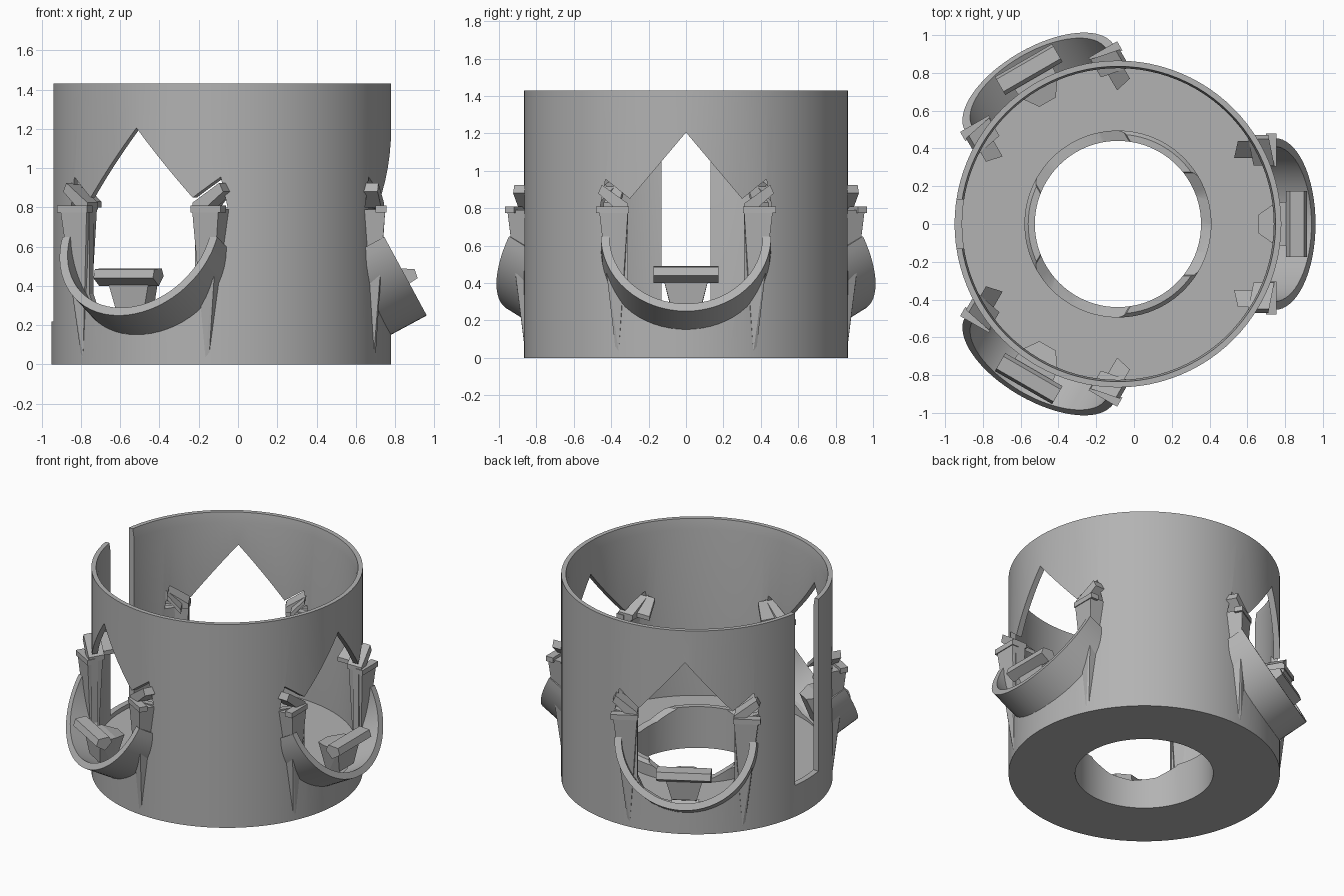
import bpy, bmesh, math
from mathutils import Matrix, Vector

if "Cube" in bpy.data.objects:
    bpy.data.objects.remove(bpy.data.objects["Cube"])

CENTRE = Matrix.Translation((-0.085, 0, 0))
R = 0.865

grey = bpy.data.materials.new("plain_grey")
grey.use_nodes = True
COLOUR = (0.45, 0.45, 0.45, 1)
grey.diffuse_color = COLOUR
grey.node_tree.nodes["Principled BSDF"].inputs["Base Color"].default_value = COLOUR


def finish(name, bm, matrix):
    bmesh.ops.recalc_face_normals(bm, faces=bm.faces[:])
    bm.transform(CENTRE @ matrix)
    mesh = bpy.data.meshes.new(name)
    bm.to_mesh(mesh)
    bm.free()
    mesh.materials.append(grey)
    ob = bpy.data.objects.new(name, mesh)
    bpy.context.collection.objects.link(ob)
    return ob


def hull(name, points, matrix):
    """Convex solid around a few points."""
    bm = bmesh.new()
    verts = [bm.verts.new(p) for p in points]
    bmesh.ops.convex_hull(bm, input=verts)
    bmesh.ops.dissolve_limit(bm, angle_limit=0.01, verts=bm.verts[:], edges=bm.edges[:])
    return finish(name, bm, matrix)


def prism(name, outline, x0, x1, matrix):
    """Outline in (y, z) pushed along x."""
    bm = bmesh.new()
    a = [bm.verts.new((x0, y, z)) for y, z in outline]
    b = [bm.verts.new((x1, y, z)) for y, z in outline]
    n = len(outline)
    bm.faces.new(a)
    bm.faces.new(b[::-1])
    for i in range(n):
        j = (i + 1) % n
        bm.faces.new((a[i], b[i], b[j], a[j]))
    return finish(name, bm, matrix)


def smooth(ob):
    bpy.ops.object.select_all(action='DESELECT')
    ob.select_set(True)
    bpy.context.view_layer.objects.active = ob
    bpy.ops.object.shade_smooth_by_angle(angle=math.radians(25))


def arch(matrix):
    """Tilted half ring whose back edge meets the drum wall."""
    axis = Vector((0.88, 0, 0.475))
    down = Vector((0.475, 0, -0.88))
    centre = Vector((0.83, 0, 0.65))
    bm = bmesh.new()
    rows, steps = [], 32
    for i in range(steps + 1):
        t = math.pi * i / steps
        row = []
        for r in (0.455, 0.41):
            p = centre + Vector((0, r * math.cos(t), 0)) + down * (r * math.sin(t))
            reach = math.sqrt(max(0.84 ** 2 - p.y ** 2, 0))
            back = p - axis * max((p.x - reach) / axis.x, 0.02)
            row += [p, back] if r > 0.43 else [back, p]
        rows.append([bm.verts.new(p) for p in row])
    for a, b in zip(rows, rows[1:]):
        for i in range(4):
            j = (i + 1) % 4
            bm.faces.new((a[i], a[j], b[j], b[i]))
    bm.faces.new(rows[0])
    bm.faces.new(rows[-1][::-1])
    smooth(finish("arch_band", bm, matrix))


# Drum: lathed wall, floor and raised collar around the hole
bm = bmesh.new()
profile = [(0.44, 0), (R, 0), (R, 1.43), (0.835, 1.43), (0.825, 1.36),
           (0.825, 0.19), (0.495, 0.19), (0.495, 0.27), (0.475, 0.29), (0.44, 0.29)]
ring = [bm.verts.new((r, 0, z)) for r, z in profile]
edges = [bm.edges.new((ring[i], ring[(i + 1) % len(ring)])) for i in range(len(ring))]
bmesh.ops.spin(bm, geom=ring + edges, cent=(0, 0, 0), axis=(0, 0, 1),
               angle=math.tau, steps=96)
bmesh.ops.remove_doubles(bm, verts=bm.verts[:], dist=0.0005)
drum = finish("drum", bm, Matrix())

# Openings: three pointed windows and one open slot
half = [(0.3, 0.85), (0.43, 0.955), (0.46, 0.8), (0.31, 0.79), (0.31, 0.36),
        (0.27, 0.28), (0.15, 0.22)]
window = [(0, 1.205)] + half + [(0, 0.2)] + [(-y, z) for y, z in reversed(half)]
turns = [Matrix.Rotation(math.radians(a), 4, 'Z') for a in (0, 120, 240)]
cutters = [prism("window_cutter", window, 0.3, 1.2, m) for m in turns]
cutters.append(prism("slot_cutter", [(-0.13, 0.22), (0.13, 0.22), (0.13, 1.6), (-0.13, 1.6)],
                     -0.6, -1.2, Matrix()))
bpy.context.view_layer.objects.active = drum
for cutter in cutters:
    cutter.hide_render = True
    mod = drum.modifiers.new("opening", 'BOOLEAN')
    mod.operation, mod.solver, mod.object = 'DIFFERENCE', 'EXACT', cutter
    bpy.ops.object.modifier_apply(modifier=mod.name)
    bpy.data.objects.remove(cutter)
smooth(drum)

for m in turns:
    arch(m)

    # Latch in the middle of each window: bar, tapered body and foot
    latch_bar = [(0.89, 0.45), (0.91, 0.49), (0.985, 0.485), (1.0, 0.44), (0.94, 0.40)]
    hull("latch_bar", [(x, y, z) for x, z in latch_bar for y in (-0.175, 0.175)], m)
    hull("latch_body", [(x, s * y, z) for s in (-1, 1) for x, y, z in
                        ((0.745, 0.05, 0.42), (0.83, 0.11, 0.44), (0.95, 0.125, 0.44),
                         (0.83, 0.07, 0.22), (0.93, 0.08, 0.27))], m)
    hull("arch_foot", [(x, s * y, z) for s in (-1, 1) for x, y, z in
                       ((0.84, 0.06, 0.12), (0.85, 0.09, 0.24), (0.90, 0.08, 0.21))], m)

    # Tapered post, cap and slanted tab on both sides
    for side in (1, -1):
        sm = m @ Matrix.Scale(side, 4, (0, 1, 0))
        hull("window_post", [(0.73, 0.31, 0.79), (0.835, 0.31, 0.79), (0.835, 0.465, 0.79),
                             (0.715, 0.465, 0.79), (0.75, 0.35, 0.03), (0.785, 0.36, 0.03),
                             (0.775, 0.375, 0.03)], sm)
        hull("post_cap", [(x, y, z) for x in (0.785, 0.84) for y in (0.305, 0.48)
                          for z in (0.775, 0.81)], sm)
        tab = [(0.45, 0.925), (0.47, 0.88), (0.38, 0.80), (0.31, 0.79), (0.31, 0.825)]
        hull("slanted_tab", [(x + (y - 0.4) * -0.2, y, z) for x in (0.70, 0.81)
                             for y, z in tab], sm)
        hull("tab_tip", [(x, y, z) for x, y in ((0.615, 0.35), (0.635, 0.44), (0.75, 0.44),
                                              (0.75, 0.35)) for z in (y + 0.45, y + 0.48)], sm)
